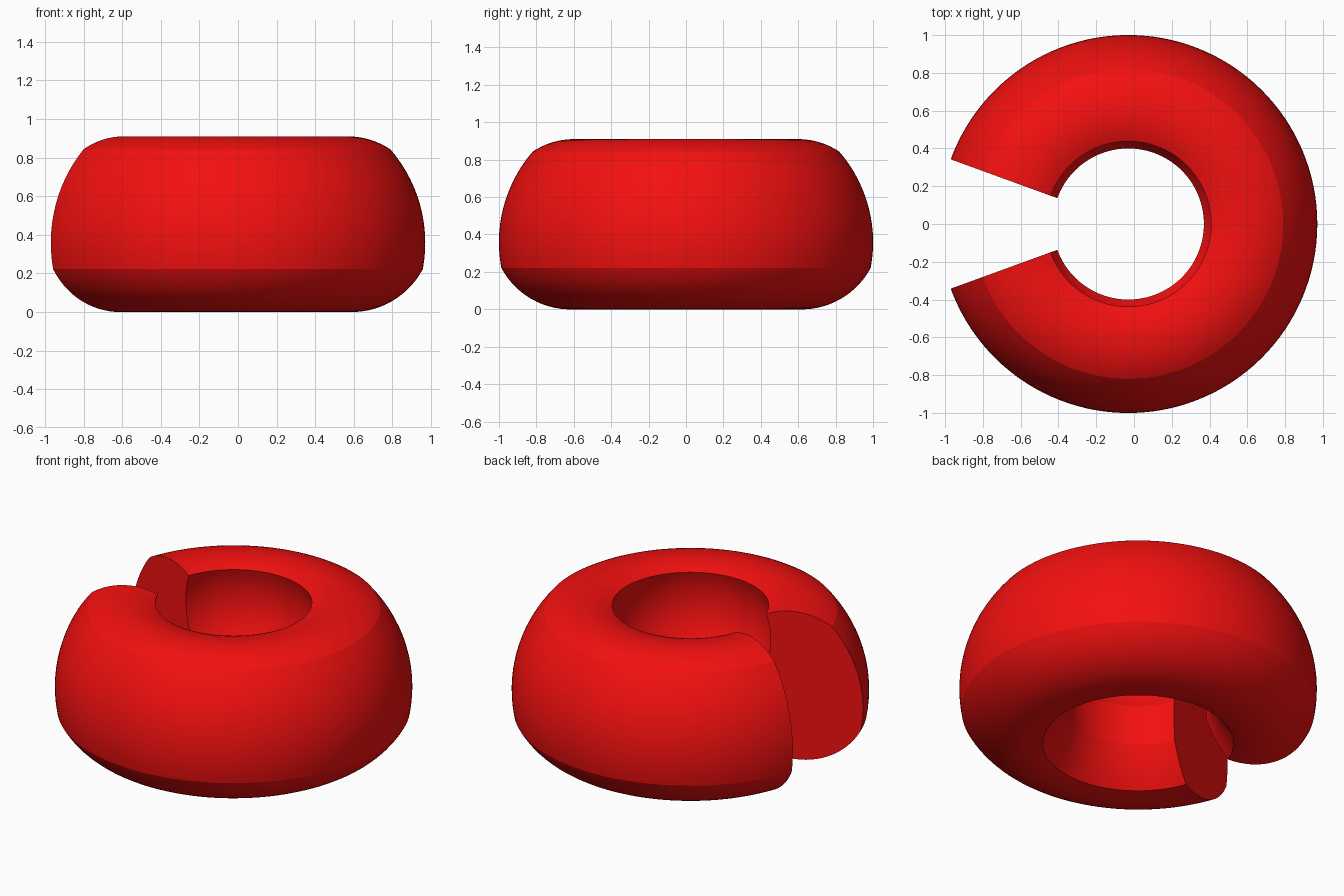
import bpy, bmesh, math
from mathutils import Vector

if "Cube" in bpy.data.objects:
    bpy.data.objects.remove(bpy.data.objects["Cube"])

CENTRE_X = -0.03
GAP = math.radians(20)      # half angle of the opening towards -x
STEPS = 112


def arc(a, m, b, n):
    """Points on the circle through a, m, b, from a up to (not including) b."""
    (ax, ay), (mx, my), (bx, by) = a, m, b
    d = 2 * (ax * (my - by) + mx * (by - ay) + bx * (ay - my))
    sa, sm, sb = ax * ax + ay * ay, mx * mx + my * my, bx * bx + by * by
    cx = (sa * (my - by) + sm * (by - ay) + sb * (ay - my)) / d
    cy = (sa * (bx - mx) + sm * (ax - bx) + sb * (mx - ax)) / d
    r = math.hypot(ax - cx, ay - cy)
    t0 = math.atan2(ay - cy, ax - cx)
    sweep = math.atan2(by - cy, bx - cx) - t0
    sweep = (sweep + math.pi) % (2 * math.pi) - math.pi
    return [(cx + r * math.cos(t0 + sweep * i / n),
             cy + r * math.sin(t0 + sweep * i / n)) for i in range(n)]


# Cross-section (radius, height): start, mid point, end and steps of each arc
corners = [
    ((0.535, 0.008), (0.80, 0.041), (0.988, 0.222), 16),   # rounded base
    ((0.988, 0.222), (0.978, 0.54), (0.82, 0.843), 14),    # outer wall
    ((0.82, 0.843), (0.60, 0.91), (0.438, 0.876), 14),     # rounded top
    ((0.438, 0.876), (0.465, 0.70), (0.40, 0.478), 12),    # upper bore
    ((0.40, 0.478), (0.403, 0.35), (0.407, 0.235), 3),     # bore waist
    ((0.407, 0.235), (0.462, 0.115), (0.535, 0.008), 5),   # flared mouth
]
profile = [p for c in corners for p in arc(*c)]

# Sweep the section around the axis, leaving the gap open
bm = bmesh.new()
rings = []
for i in range(STEPS + 1):
    t = -math.pi + GAP + (2 * math.pi - 2 * GAP) * i / STEPS
    rings.append([bm.verts.new(Vector((CENTRE_X + r * math.cos(t),
                                       r * math.sin(t), z)))
                  for r, z in profile])
n = len(profile)
for a, b in zip(rings, rings[1:]):
    for j in range(n):
        k = (j + 1) % n
        bm.faces.new((a[j], b[j], b[k], a[k]))

# Flat cut ends
bm.faces.new(rings[0])
bm.faces.new(rings[-1][::-1])
bmesh.ops.recalc_face_normals(bm, faces=bm.faces)

mesh = bpy.data.meshes.new("split_ring")
bm.to_mesh(mesh)
bm.free()
ring = bpy.data.objects.new("split_ring", mesh)
bpy.context.collection.objects.link(ring)

red = bpy.data.materials.new("red")
red.diffuse_color = (0.9, 0.005, 0.005, 1)
red.use_nodes = True
red.node_tree.nodes["Principled BSDF"].inputs["Base Color"].default_value = red.diffuse_color
mesh.materials.append(red)

bpy.context.view_layer.objects.active = ring
ring.select_set(True)
bpy.ops.object.shade_smooth_by_angle(angle=math.radians(10))
